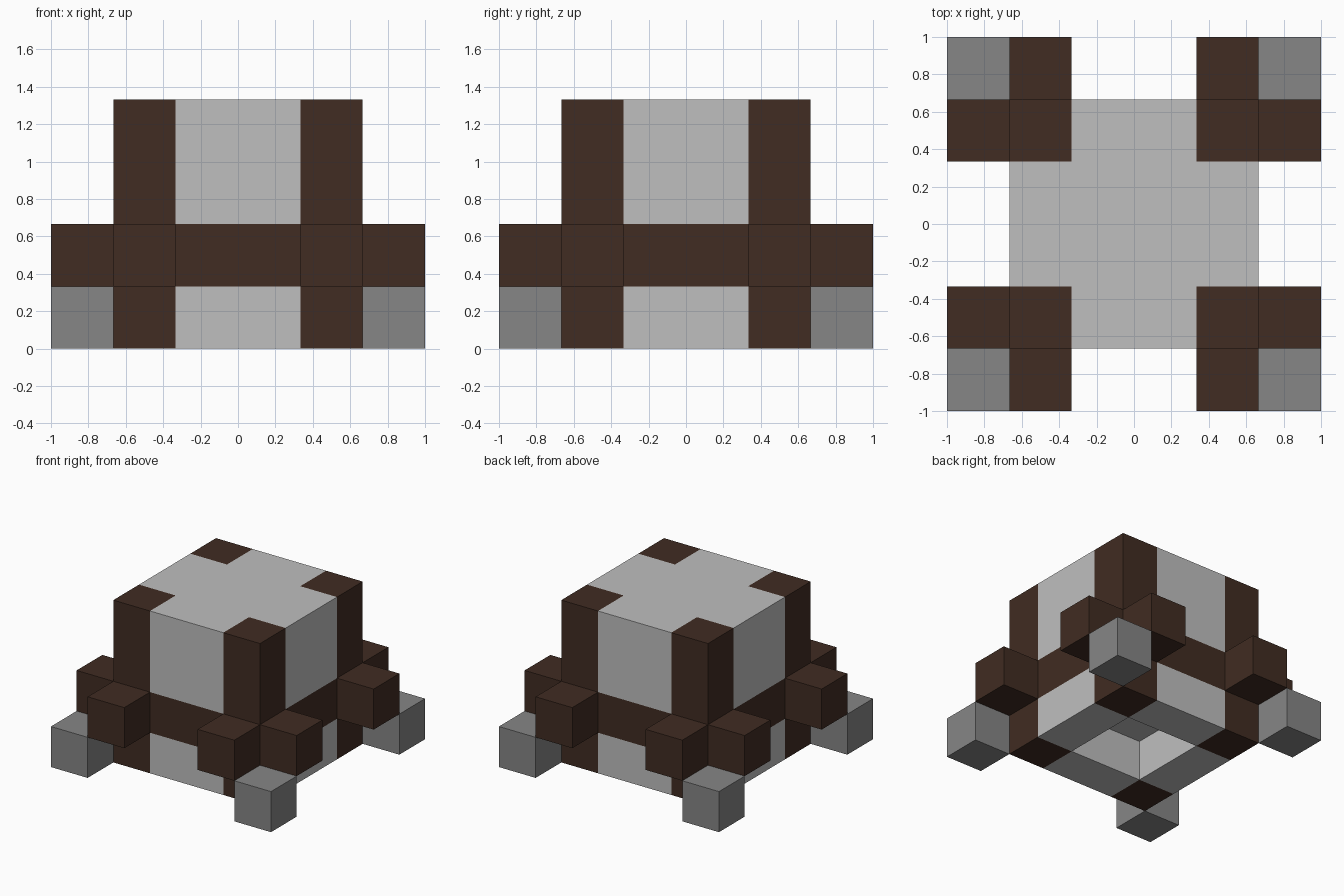
import bpy
import bmesh
from mathutils import Matrix, Vector

default = bpy.data.objects.get("Cube")
if default:
    bpy.data.objects.remove(default, do_unlink=True)

U = 1 / 3  # edge of one block


def make_material(name, rgb):
    mat = bpy.data.materials.new(name)
    mat.use_nodes = True
    mat.diffuse_color = (*rgb, 1)
    bsdf = next(n for n in mat.node_tree.nodes if n.type == "BSDF_PRINCIPLED")
    bsdf.inputs["Base Color"].default_value = (*rgb, 1)
    return mat


light = make_material("light grey", (0.52, 0.52, 0.52))
grey = make_material("mid grey", (0.238, 0.238, 0.238))
brown = make_material("dark brown", (0.052, 0.025, 0.016))


def finish(bm, name, mats):
    mesh = bpy.data.meshes.new(name)
    bm.to_mesh(mesh)
    bm.free()
    for mat in mats:
        mesh.materials.append(mat)
    obj = bpy.data.objects.new(name, mesh)
    bpy.context.collection.objects.link(obj)
    return obj


def block(name, centre, mat):
    bm = bmesh.new()
    bmesh.ops.create_cube(bm, size=U, matrix=Matrix.Translation(Vector(centre) * U))
    return finish(bm, name, [mat])


# Body: a cube four blocks wide
bm = bmesh.new()
bmesh.ops.create_cube(bm, size=4 * U, matrix=Matrix.Translation((0, 0, 2 * U)))
bmesh.ops.subdivide_edges(bm, edges=bm.edges[:], cuts=3, use_grid_fill=True)

# Square recess, one block deep, under the body
middle = [f for f in bm.faces
          if f.calc_center_median().z < 0.01
          and max(abs(f.calc_center_median().x), abs(f.calc_center_median().y)) < U]
new = bmesh.ops.extrude_face_region(bm, geom=middle)["geom"]
bmesh.ops.translate(bm, verts=[g for g in new if isinstance(g, bmesh.types.BMVert)],
                    vec=(0, 0, U))
bmesh.ops.delete(bm, geom=[f for f in middle if f.is_valid], context="FACES")
bmesh.ops.recalc_face_normals(bm, faces=bm.faces[:])

# Brown corner posts and a brown band on the second layer
for f in bm.faces:
    c = f.calc_center_median() / U
    post = abs(c.x) > 1.2 and abs(c.y) > 1.2
    band = 1.2 < c.z < 1.8 and max(abs(c.x), abs(c.y)) > 1.9
    f.material_index = int(post or band)
finish(bm, "body", [light, brown])

# Legs at each corner: two brown blocks and one grey foot
for sy, end in ((-1, "front"), (1, "back")):
    for sx, side in ((-1, "right"), (1, "left")):
        tag = f"{end}_{side}"
        block(f"{tag}_side_leg", (sx * 2.5, sy * 1.5, 1.5), brown)
        block(f"{tag}_end_leg", (sx * 1.5, sy * 2.5, 1.5), brown)
        block(f"{tag}_foot", (sx * 2.5, sy * 2.5, 0.5), grey)
